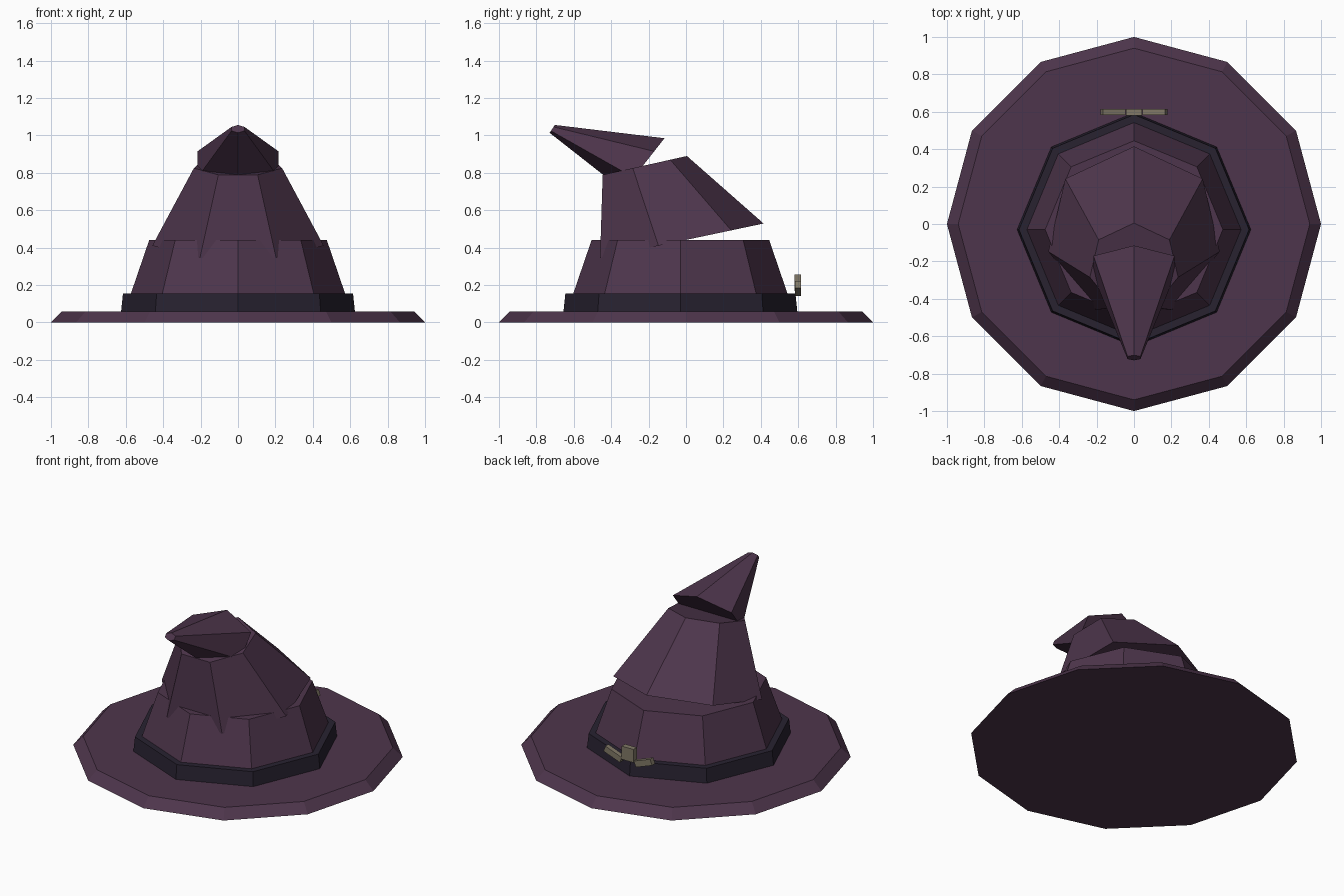
import bpy, bmesh
from math import sin, cos, pi, radians
from mathutils import Matrix

if "Cube" in bpy.data.objects:
    bpy.data.objects.remove(bpy.data.objects["Cube"])


def material(name, rgb):
    m = bpy.data.materials.new(name)
    m.diffuse_color = (*rgb, 1)
    m.use_nodes = True
    m.node_tree.nodes["Principled BSDF"].inputs["Base Color"].default_value = m.diffuse_color
    return m


felt = material("purple_felt", (0.076, 0.036, 0.072))
ribbon = material("dark_ribbon", (0.021, 0.016, 0.03))
metal = material("dull_metal", (0.22, 0.19, 0.135))


def finish(name, bm, mat):
    bmesh.ops.recalc_face_normals(bm, faces=bm.faces)
    me = bpy.data.meshes.new(name)
    bm.to_mesh(me)
    bm.free()
    me.materials.append(mat)
    ob = bpy.data.objects.new(name, me)
    bpy.context.collection.objects.link(ob)
    return ob


def frustum(name, sides, rings, mat):
    """Join two rings given as (centre y, centre z, x radius, y reach, z reach)."""
    bm = bmesh.new()
    loops = []
    for cy, cz, rx, vy, vz in rings:
        loops.append([bm.verts.new((rx * sin(a), cy + vy * cos(a), cz + vz * cos(a)))
                      for a in (2 * pi * i / sides for i in range(sides))])
    low, high = loops
    bm.faces.new(low)
    bm.faces.new(high)
    for i in range(sides):
        j = (i + 1) % sides
        bm.faces.new((low[i], low[j], high[j], high[i]))
    return finish(name, bm, mat)


def box(name, centre, size, tilt, mat):
    bm = bmesh.new()
    bmesh.ops.create_cube(bm, size=1, matrix=Matrix.Translation(centre)
                          @ Matrix.Rotation(tilt, 4, 'Y') @ Matrix.Diagonal((*size, 1)))
    return finish(name, bm, mat)


# Upright parts: brim, ribbon band, lower crown
frustum("brim", 12, [(0, 0, 1, 1, 0), (0, 0.06, 0.94, 0.94, 0)], felt)
frustum("band", 8, [(-0.03, 0.06, 0.625, 0.625, 0), (-0.03, 0.155, 0.615, 0.615, 0)], ribbon)
frustum("lower_crown", 8, [(-0.03, 0.06, 0.605, 0.605, 0), (-0.03, 0.44, 0.475, 0.475, 0)], felt)

# Leaning parts: middle crown and bent tip
frustum("middle_crown", 7, [(-0.045, 0.432, 0.47, 0.46, 0.097),
                            (-0.232, 0.837, 0.242, 0.237, 0.053)], felt)
frustum("bent_tip", 6, [(-0.225, 0.845, 0.25, 0.11, 0.14),
                        (-0.715, 1.035, 0.04, 0.014, 0.021)], felt)

# Small bow ornament at the back
box("bow_knot", (0, 0.598, 0.212), (0.086, 0.036, 0.088), 0, metal)
for side, s in (("right", 1), ("left", -1)):
    box(side + "_bow_wing", (s * 0.112, 0.598, 0.182), (0.128, 0.032, 0.04), -s * radians(20), metal)
